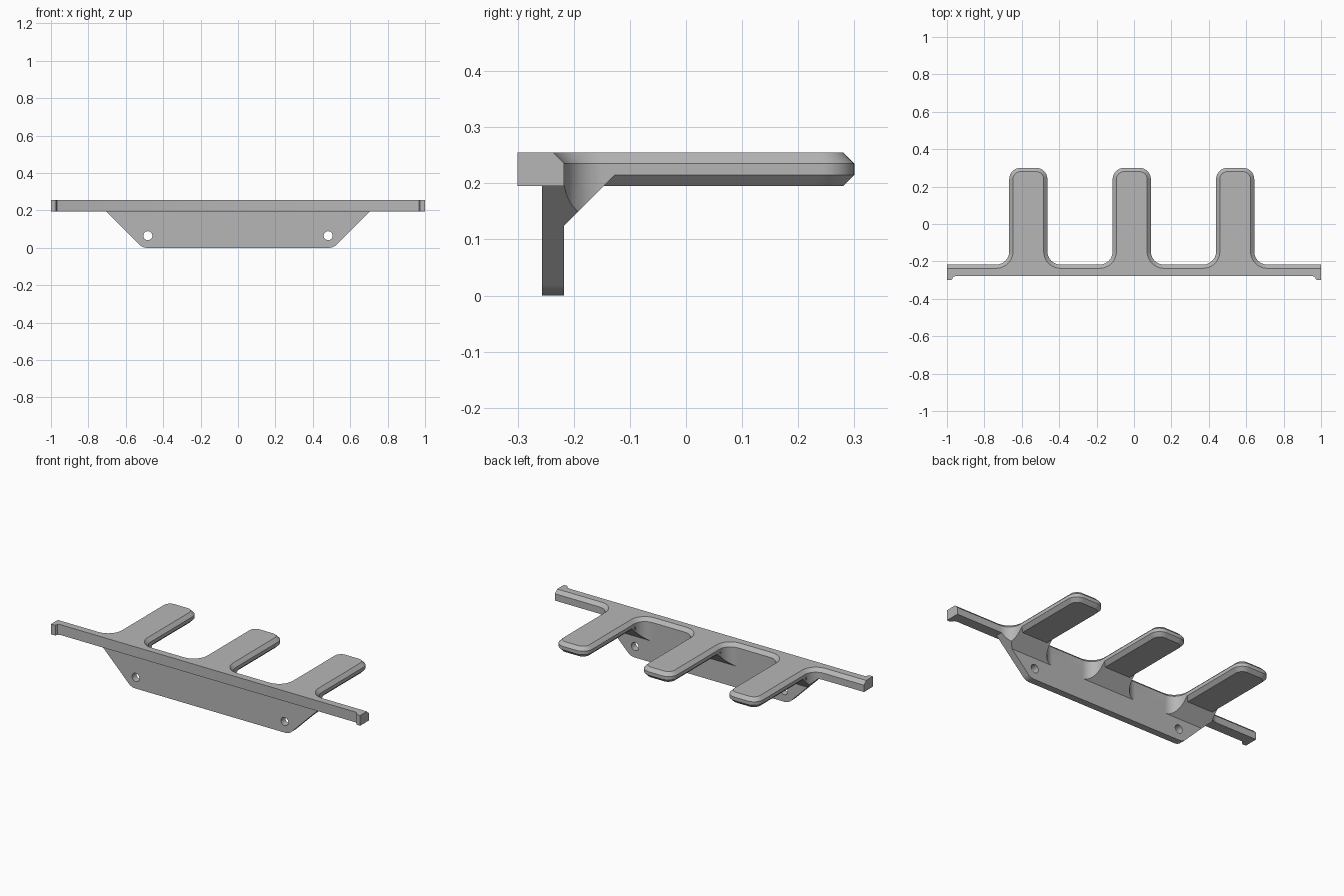
import bpy, bmesh
from math import radians, cos, sin, tan, pi
from mathutils import Matrix

cube = bpy.data.objects.get("Cube")
if cube:
    bpy.data.objects.remove(cube, do_unlink=True)

# Main dimensions
BACK, FRONT, LIP, TIP = -0.217, -0.278, -0.30, 0.30
HALF_W, FILLET, ROUND, BEVEL = 0.102, 0.07, 0.06, 0.02
BOTTOM, TOP = 0.195, 0.255
PLATE_FRONT, PLATE_HALF = -0.257, 0.51
PRONGS = (-0.565, -0.012, 0.541)
STEPS = 10

grey = bpy.data.materials.new("light_grey")
grey.use_nodes = True
colour = (0.47, 0.47, 0.47, 1)
grey.diffuse_color = colour
grey.node_tree.nodes["Principled BSDF"].inputs["Base Color"].default_value = colour


def finish(bm, name, smooth=True):
    bmesh.ops.recalc_face_normals(bm, faces=bm.faces[:])
    mesh = bpy.data.meshes.new(name)
    bm.to_mesh(mesh)
    bm.free()
    mesh.materials.append(grey)
    if smooth:
        mesh.shade_smooth()
        mesh.set_sharp_from_angle(angle=radians(28))
    obj = bpy.data.objects.new(name, mesh)
    bpy.context.collection.objects.link(obj)
    return obj


def loft(rings):
    """Closed solid through rings of 3D points with equal counts."""
    bm = bmesh.new()
    rows = [[bm.verts.new(p) for p in ring] for ring in rings]
    n = len(rows[0])
    for a, b in zip(rows, rows[1:]):
        for i in range(n):
            j = (i + 1) % n
            bm.faces.new((a[i], a[j], b[j], b[i]))
    bm.faces.new(rows[0][::-1])
    bm.faces.new(rows[-1])
    bmesh.ops.recalc_face_normals(bm, faces=bm.faces[:])
    return bm


def arc(cx, cy, r, start, end):
    angles = [radians(start + (end - start) * k / STEPS) for k in range(STEPS + 1)]
    return [(cx + r * cos(a), cy + r * sin(a)) for a in angles]


def prong_path(c, d, under=False):
    """Flared root, rounded tip, flared root; d insets the edge."""
    y = BACK + FILLET
    root = 0 if under else d
    left = arc(c - HALF_W - FILLET, y, FILLET + root, -90, 0)
    right = arc(c + HALF_W + FILLET, y, FILLET + root, 180, 270)
    if under:  # the underside bevel begins where the root ends
        left[-1] = (c - HALF_W + d, y)
        right[0] = (c + HALF_W - d, y)
    tip_x, tip_y = HALF_W - ROUND, TIP - ROUND
    return (left + arc(c - tip_x, tip_y, ROUND - d, 180, 90)
            + arc(c + tip_x, tip_y, ROUND - d, 90, 0) + right)


def shelf_ring(z, d, under=False):
    back = BACK if under else BACK - d
    pts = [(-1, back)]
    for c in PRONGS:
        pts += prong_path(c, d, under)
    pts.append((1, back))
    lip = [(1, LIP), (0.98, LIP), (0.973, -0.296), (0.968, -0.284), (0.955, FRONT)]
    pts += lip + [(-x, y) for x, y in reversed(lip)]
    return [(x, y, z) for x, y in pts]


# Shelf: bar with end lips and three bevelled prongs
finish(loft([shelf_ring(BOTTOM, BEVEL, True), shelf_ring(BOTTOM + BEVEL, 0),
             shelf_ring(TOP - BEVEL, 0), shelf_ring(TOP, BEVEL)]), "shelf_with_prongs")


# Gussets: flared prong root trimmed by a diagonal and by the plate's slopes
def trim(bm, co, normal):
    geom = bm.verts[:] + bm.edges[:] + bm.faces[:]
    bmesh.ops.bisect_plane(bm, geom=geom, dist=1e-6, plane_co=co,
                           plane_no=normal, clear_outer=True)
    rim = [e for e in bm.edges if e.is_boundary]
    if rim:
        bmesh.ops.holes_fill(bm, edges=rim, sides=0)


for c, side in zip(PRONGS, ("right", "middle", "left")):
    path = prong_path(c, 0)
    inner = BACK - 0.023
    path = [(path[0][0], inner)] + path + [(path[-1][0], inner)]
    bm = loft([[(x, y, z) for x, y in path] for z in (0.09, BOTTOM + BEVEL)])
    trim(bm, (0, BACK, 0.125), (0, 1, -1))
    for s in (-1, 1):
        trim(bm, (s * PLATE_HALF, 0, 0), (s, 0, -1))
    finish(bm, side + "_gusset")

# Mounting plate: trapezoid with rounded lower corners
r = 0.06
half = arc(PLATE_HALF - r * tan(pi / 8), r, r, -90, -45)
half.append((PLATE_HALF + BOTTOM, BOTTOM))
profile = half + [(-x, z) for x, z in reversed(half)]
plate = finish(loft([[(x, y, z) for x, z in profile] for y in (PLATE_FRONT, BACK)]),
               "mounting_plate", smooth=False)

# Screw holes
bm = bmesh.new()
for s in (-1, 1):
    place = Matrix.Translation((s * 0.482, -0.237, 0.065)) @ Matrix.Rotation(pi / 2, 4, "X")
    bmesh.ops.create_cone(bm, cap_ends=True, segments=32, radius1=0.024,
                          radius2=0.024, depth=0.2, matrix=place)
cutter = finish(bm, "screw_hole_cutter", smooth=False)
cutter.hide_render = True
cutter.display_type = "WIRE"
holes = plate.modifiers.new("screw_holes", "BOOLEAN")
holes.operation = "DIFFERENCE"
holes.solver = "EXACT"
holes.object = cutter
